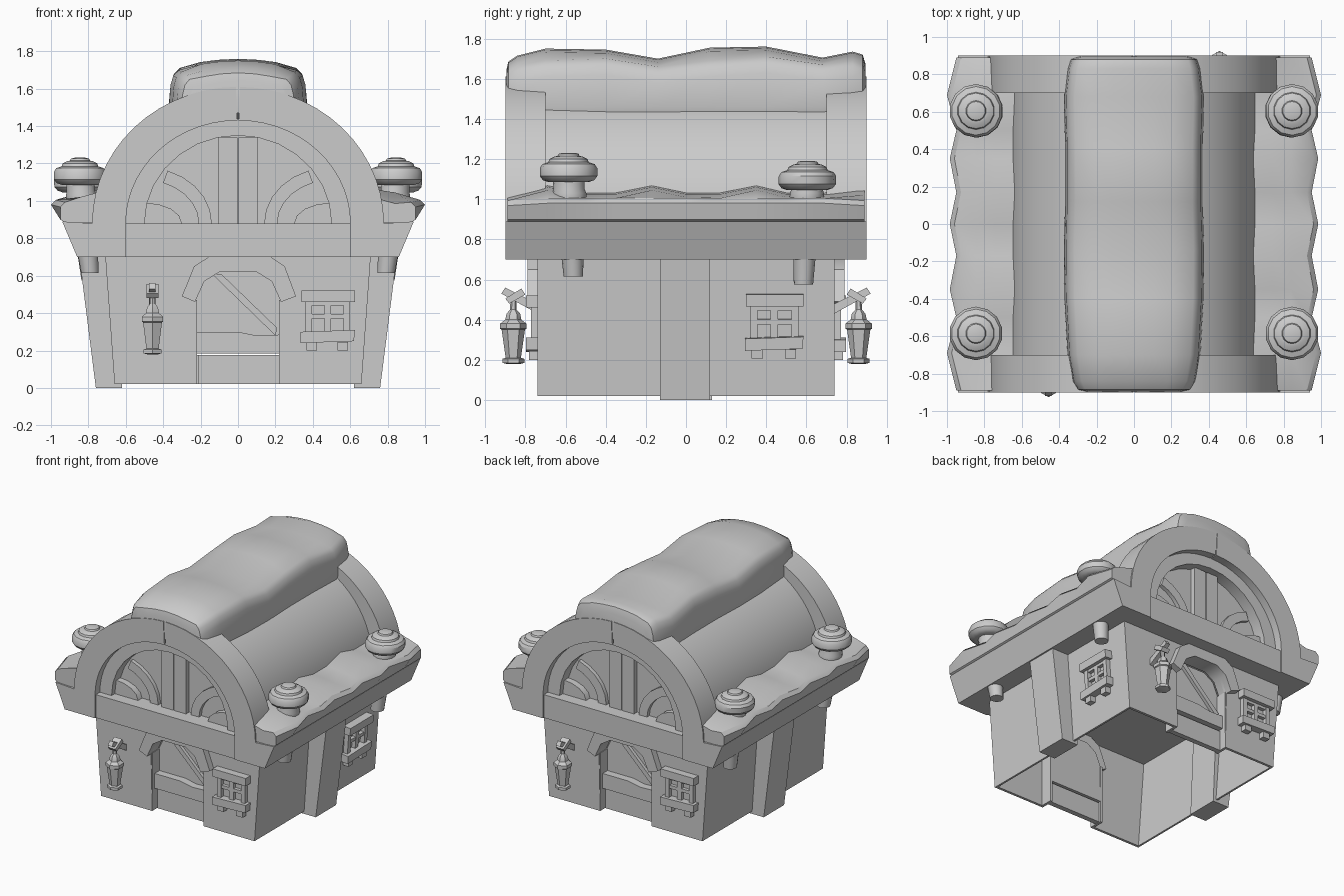
import bpy, bmesh
from math import sin, cos, pi
from mathutils import Matrix

if "Cube" in bpy.data.objects:
    bpy.data.objects.remove(bpy.data.objects["Cube"])

T, R = Matrix.Translation, Matrix.Rotation


def finish(name, bm, m=None):
    bmesh.ops.recalc_face_normals(bm, faces=bm.faces)
    if m is not None:
        bm.transform(m)
    me = bpy.data.meshes.new(name)
    bm.to_mesh(me)
    bm.free()
    ob = bpy.data.objects.new(name, me)
    bpy.context.collection.objects.link(ob)
    return ob


def loft(bm, rings):
    vs = [[bm.verts.new(p) for p in r] for r in rings]
    n = len(vs[0])
    for a, b in zip(vs, vs[1:]):
        for i in range(n):
            bm.faces.new((a[i], a[(i + 1) % n], b[(i + 1) % n], b[i]))
    bm.faces.new(vs[0])
    bm.faces.new(vs[-1])


def prism(name, solids, m=None):
    """Each solid: (profile, low, high[, 'x']) extruded along y, or along x."""
    bm = bmesh.new()
    for pts, lo, hi, *ax in solids:
        if ax:
            loft(bm, [[(d, u, z) for u, z in pts] for d in (lo, hi)])
        else:
            loft(bm, [[(u, d, z) for u, z in pts] for d in (lo, hi)])
    return finish(name, bm, m)


def rect(x0, x1, z0, z1):
    return [(x0, z0), (x1, z0), (x1, z1), (x0, z1)]


def arc(a, b, t0, t1, n, cx=0, cz=.88):
    return [(cx + a * cos(t0 + (t1 - t0) * i / n), cz + b * sin(t0 + (t1 - t0) * i / n))
            for i in range(n + 1)]


def flip(pts):
    return [(-x, z) for x, z in pts]


def lathe(name, profiles, n, centre):
    bm = bmesh.new()
    for prof in profiles:
        rings = []
        for r, z in prof:
            cx, cy = centre(z)
            rings.append([(cx + r * cos(2 * pi * (i + .5) / n), cy + r * sin(2 * pi * (i + .5) / n), z)
                          for i in range(n)])
        loft(bm, rings)
    return finish(name, bm)


def turn_copy(obs):
    """The building repeats when turned half way round."""
    for o in obs:
        c = o.copy()
        c.data = o.data.copy()
        c.name = o.name + "_opposite"
        c.data.transform(R(pi, 4, 'Z'))
        bpy.context.collection.objects.link(c)


half = []

# Front wall with an arched doorway, right wall, side pilaster
arch_in = [(-.23, .46), (-.18, .57), (-.1, .62), (.1, .62), (.18, .57), (.23, .46)]
half.append(prism("front_wall", [([(-.66, .02), (-.22, .02)] + arch_in +
                                  [(.22, .02), (.66, .02), (.71, .71), (-.71, .71)], -.74, -.72)]))
half.append(prism("side_wall", [([(.645, .02), (.66, .02), (.71, .71), (.695, .71)], -.74, .74)]))
half.append(prism("pilaster", [([(.62, 0), (.76, 0), (.85, .71), (.65, .71)], -.13, .12)]))

# Door surround, jambs and two-part door with a counter and a diagonal brace
arch_out = [(.31, .49), (.25, .65), (.17, .705), (-.15, .705), (-.235, .65), (-.3, .49)]
half.append(prism("door_surround", [(arch_in + arch_out, -.79, -.66)]))
half.append(prism("door_jambs", [(rect(-.24, -.22, .02, .47), -.735, -.63),
                                 (rect(.22, .24, .02, .47), -.735, -.63)]))
counter = [(-.23, .185), (.23, .185), (.23, .285), (.1, .28), (0, .3), (-.23, .3)]
half.append(prism("door", [(rect(-.215, .22, .02, .175), -.68, -.64), (counter, -.71, -.63),
                           ([(-.24, .28), (.24, .28)] + arch_in[::-1], -.65, -.635),
                           ([(-.14, .61), (-.09, .61), (.21, .32), (.2, .28)], -.675, -.645)]))

# Arched gable: two halves with a fine crack at the crown, sill beam between
side = (arc(.78, .73, pi / 2 - .015, 0, 14) + [(.94, .89), (.86, .7), (.6, .7)] +
        arc(.6, .55, 0, pi / 2 - .006, 14))
half.append(prism("gable_arch", [(side, -.9, -.7), (flip(side), -.9, -.7)]))
half.append(prism("gable_beam", [(rect(-.6, .6, .7, .88), -.89, -.7)]))

# Gable infill: panel, ring frame, upright boards, corner fans
half.append(prism("gable_panel", [(arc(.6, .55, 0, pi, 20), -.75, -.7)]))
half.append(prism("gable_ring", [(arc(.61, .56, 0, pi, 20) + arc(.5, .47, pi, 0, 14), -.84, -.72)]))
fan = arc(.2, .11, pi / 2, pi, 4, .5) + [(.5, .88)]
band = arc(.36, .3, pi / 2 + .35, pi, 5, .5) + arc(.29, .23, pi, pi / 2 + .35, 5, .5)
boards = [(rect(-.105, -.003, .87, 1.34), -.79, -.74), (rect(.003, .105, .87, 1.34), -.79, -.74)]
for f in (list, flip):
    boards += [(f(fan), -.8, -.74), (f(band), -.78, -.74)]
half.append(prism("gable_boards", boards))


# Window: lintel, sill, frame, glazing bars and little feet
def window(name, m):
    s = [(rect(-.14, .145, .46, .52), -.06, 0),
         ([(-.145, .24), (.14, .25), (.145, .31), (-.145, .3)], -.06, 0),
         (rect(-.12, -.085, .29, .47), -.035, 0), (rect(.085, .12, .29, .47), -.035, 0),
         (rect(-.09, .09, .44, .47), -.03, 0),
         (rect(-.018, .018, .3, .46), -.03, 0), (rect(-.1, .1, .37, .395), -.028, 0)]
    s += [(rect(x - .028, x + .028, .2, .245), -.045, 0) for x in (-.085, .08)]
    return prism(name, s, m)


half.append(window("front_window", T((.48, -.738, 0))))
window("side_window", T((.66, .44, .01)) @ R(.073, 4, 'Y') @ R(pi / 2, 4, 'Z'))

# Hanging lantern with bracket
half.append(lathe("lantern", [[(.035, .18), (.055, .185), (.055, .205), (.038, .21), (.058, .35), (.066, .355),
                               (.066, .38), (.04, .4), (.034, .43), (.016, .45), (.014, .53)]],
                  6, lambda z: (-.457, -.86)))
half.append(prism("lantern_bracket", [
    ([(-.72, .42), (-.72, .47), (-.90, .56), (-.92, .53)], -.475, -.44, 'x'),
    ([(-.82, .555), (-.80, .525), (-.88, .48), (-.9, .505)], -.49, -.425, 'x')]))

# Scalloped snow along the eave
ys = [-.89, -.69, -.5, -.35, -.17, 0, .17, .35, .5, .69, .89]
rings = []
for i, y in enumerate(ys):
    x = 1.0 if abs(y) == .69 else (.95, .985)[i % 2]
    zt = (1.025, 1.06)[(i + i // 3) % 2]
    e = .012 if abs(y) > .8 else 0
    rings.append([(.6, y, .885), (.925, y, .885), (.95, y, .9), (x, y, .98 - e), (x - .025, y, 1.005 - e),
                  (.84, y, zt - .015 - 2 * e), (.74, y, zt - e), (.6, y, zt + .01 - e)])
bm = bmesh.new()
loft(bm, rings)
half.append(finish("eave_snow", bm))
turn_copy(half)

# Eave block and barrel roof
prism("eave_block", [([(-.86, .7), (.86, .7), (.94, .89), (-.94, .89)], -.7, .7)])
prism("barrel_roof", [(arc(.665, .665, 0, pi, 32), -.71, .71)])

# Lumpy snow along the ridge: y, half width, crown height, shoulder height
stations = [(-.895, .27, 1.64, 1.60), (-.885, .305, 1.685, 1.63), (-.84, .33, 1.715, 1.65), (-.7, .355, 1.75, 1.67),
            (-.4, .372, 1.745, 1.68), (-.14, .375, 1.70, 1.64), (.12, .368, 1.755, 1.67), (.4, .368, 1.76, 1.69),
            (.68, .375, 1.705, 1.65), (.83, .355, 1.735, 1.67), (.88, .34, 1.72, 1.65), (.895, .30, 1.67, 1.61)]
rings = []
for y, w, zt, zs in stations:
    zb = 1.47 if abs(y) > .72 else 1.42
    edge = [(.97, zb), (1, zb + .04), (.97, zs - .06), (.93, zs - .01), (.85, zs + .02),
            (.55, zt - .018), (.3, zt - .006)]
    rings.append([(w * u, y, z) for u, z in edge] + [(0, y, zt)] +
                 [(-w * u, y, z) for u, z in reversed(edge)])
bm = bmesh.new()
loft(bm, rings)
ridge_snow = finish("ridge_snow", bm)

# Round-capped posts driven through the eaves
for sx in (-1, 1):
    for y, dz, label in ((-.585, 0, "front"), (.605, -.04, "back")):
        lean = lambda z, s=sx, y=y: (s * (.79 + .055 * min(1, max(0, (z - .6) / .5))),
                                     y + (.025 if y < 0 else -.02) * min(1, max(0, (1.1 - z) / .5)))
        post = [(.048, .615 + dz), (.058, .75), (.085, 1.0), (.085, 1.03), (.078, 1.05), (.078, 1.12 + dz)]
        cap = [(.1, 1.085), (.128, 1.095), (.143, 1.115), (.143, 1.155), (.13, 1.175), (.1, 1.185), (.095, 1.2),
               (.07, 1.213), (.055, 1.215), (.05, 1.226), (.03, 1.231)]
        lathe("capped_post_" + label, [post, [(r, z + dz) for r, z in cap]], 14, lean)

for o in bpy.context.scene.objects:
    o.select_set(True)
    bpy.context.view_layer.objects.active = o
bpy.ops.object.shade_smooth_by_angle(angle=.6)
for p in ridge_snow.data.polygons:
    p.use_smooth = True
